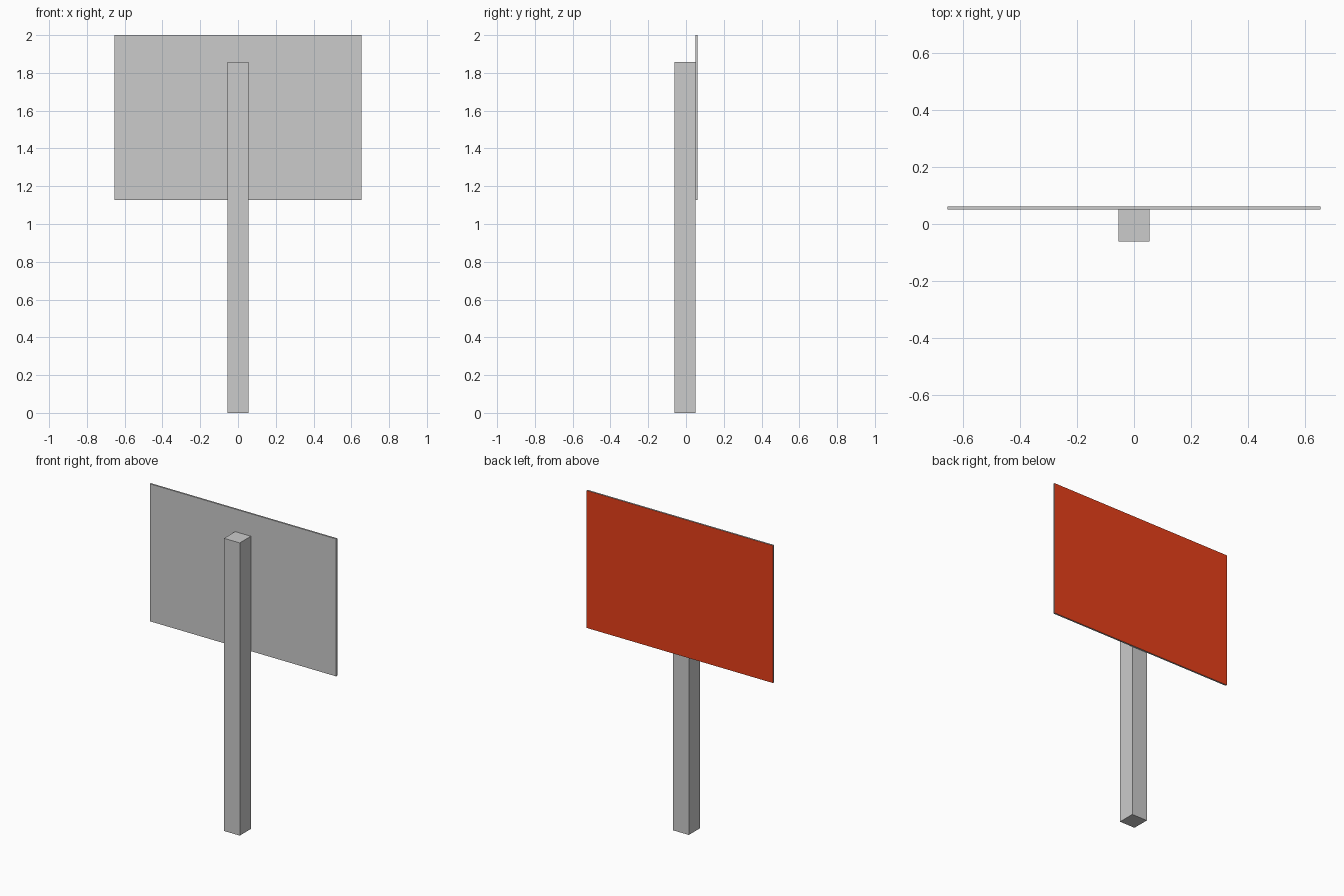
import bpy

if "Cube" in bpy.data.objects:
    bpy.data.objects.remove(bpy.data.objects["Cube"])


def box(name, lo, hi):
    """Axis-aligned box between two corners."""
    size = [b - a for a, b in zip(lo, hi)]
    centre = [(a + b) / 2 for a, b in zip(lo, hi)]
    bpy.ops.mesh.primitive_cube_add(size=1, location=centre)
    obj = bpy.context.object
    obj.name = name
    obj.scale = size
    bpy.ops.object.transform_apply(location=False, rotation=False, scale=True)
    return obj


# Square post
box("post", (-0.055, -0.061, 0.0), (0.055, 0.050, 1.857))

# Thin sign board mounted on the back side of the post
board = box("sign_board", (-0.654, 0.050, 1.128), (0.654, 0.061, 2.0))

# Only the outward (+y) face of the board is painted red
grey = bpy.data.materials.new("bare_metal")
grey.diffuse_color = (0.8, 0.8, 0.8, 1)
grey.use_nodes = True
grey.node_tree.nodes["Principled BSDF"].inputs["Base Color"].default_value = grey.diffuse_color
red = bpy.data.materials.new("red_paint")
red.diffuse_color = (0.8, 0.05, 0.01, 1)
red.use_nodes = True
red.node_tree.nodes["Principled BSDF"].inputs["Base Color"].default_value = red.diffuse_color
board.data.materials.append(grey)
board.data.materials.append(red)
for face in board.data.polygons:
    face.material_index = 1 if face.normal.y > 0.5 else 0

# Post shares the bare finish
bpy.data.objects["post"].data.materials.append(grey)
